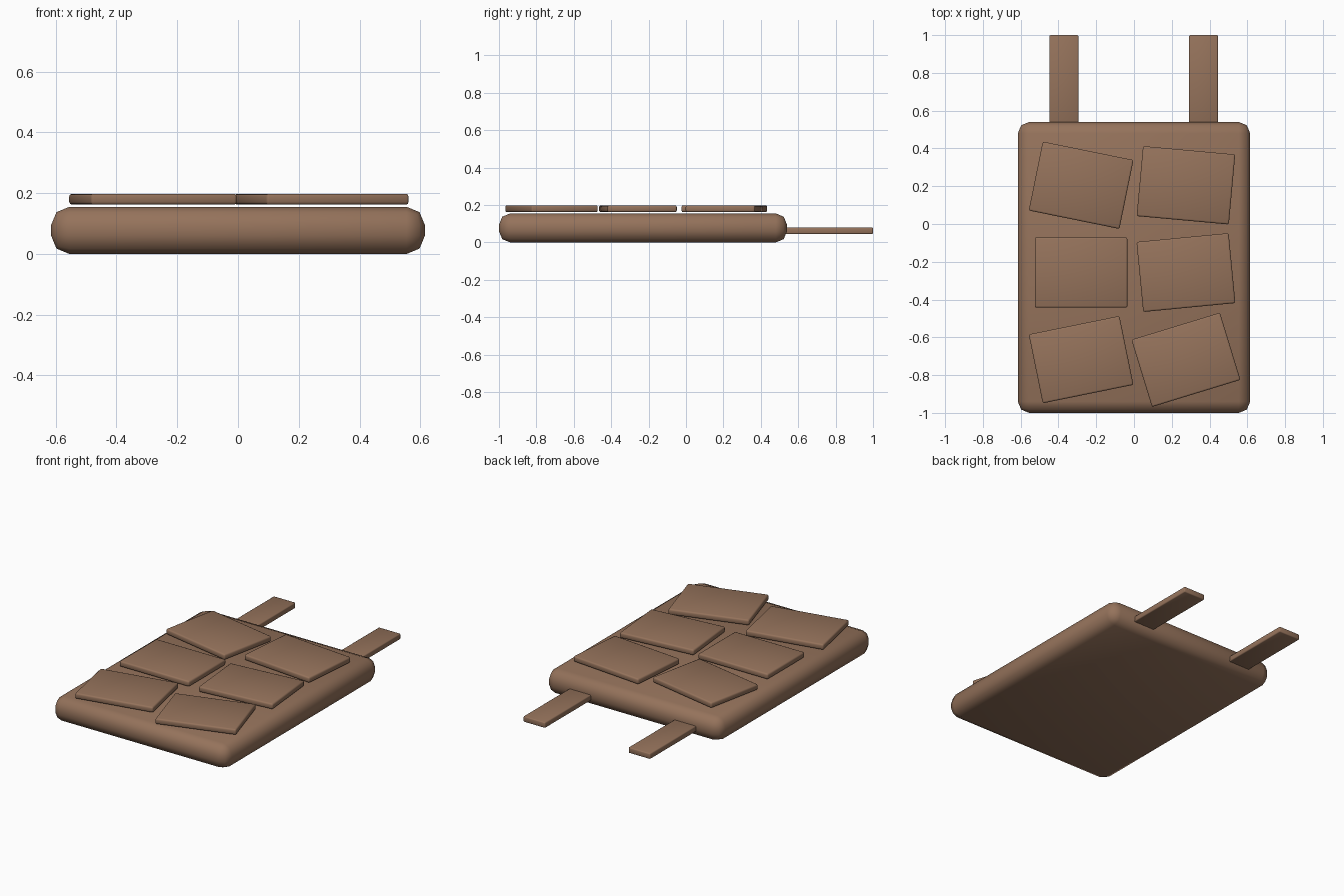
import bpy, math

if "Cube" in bpy.data.objects:
    bpy.data.objects.remove(bpy.data.objects["Cube"])

leather = bpy.data.materials.new("brown_leather")
leather.diffuse_color = (0.30, 0.17, 0.105, 1)
leather.use_nodes = True
leather.node_tree.nodes["Principled BSDF"].inputs["Base Color"].default_value = leather.diffuse_color


def rounded_box(name, centre, size, bevel, segments, turn=0):
    """Box with softened edges, turned about z by degrees."""
    bpy.ops.mesh.primitive_cube_add(size=1, location=centre)
    ob = bpy.context.object
    ob.name = name
    ob.scale = size
    bpy.ops.object.transform_apply(location=False, rotation=False, scale=True)
    ob.rotation_euler.z = math.radians(turn)
    mod = ob.modifiers.new("soft_edges", 'BEVEL')
    mod.width = bevel
    mod.segments = segments
    bpy.ops.object.modifier_apply(modifier=mod.name)
    bpy.ops.object.shade_smooth()
    ob.data.materials.append(leather)
    return ob


# Padded body
rounded_box("padded_body", (0, -0.23, 0.0775), (1.23, 1.54, 0.155), 0.06, 2)

# Two columns of loosely turned plates: x, y, turn
plates = [
    (-0.28, 0.205, -11.5), (-0.28, -0.257, 0), (-0.28, -0.718, 11.5),
    (0.275, 0.205, -5.2), (0.275, -0.257, 5.5), (0.275, -0.719, 17),
]
for i, (x, y, turn) in enumerate(plates):
    rounded_box(f"plate_{i + 1}", (x, y, 0.18), (0.49, 0.372, 0.036), 0.009, 2, turn)

# Shoulder straps
for side, x in (("left", -0.371), ("right", 0.368)):
    rounded_box(f"{side}_strap", (x, 0.745, 0.0625), (0.153, 0.51, 0.036), 0.006, 2)
